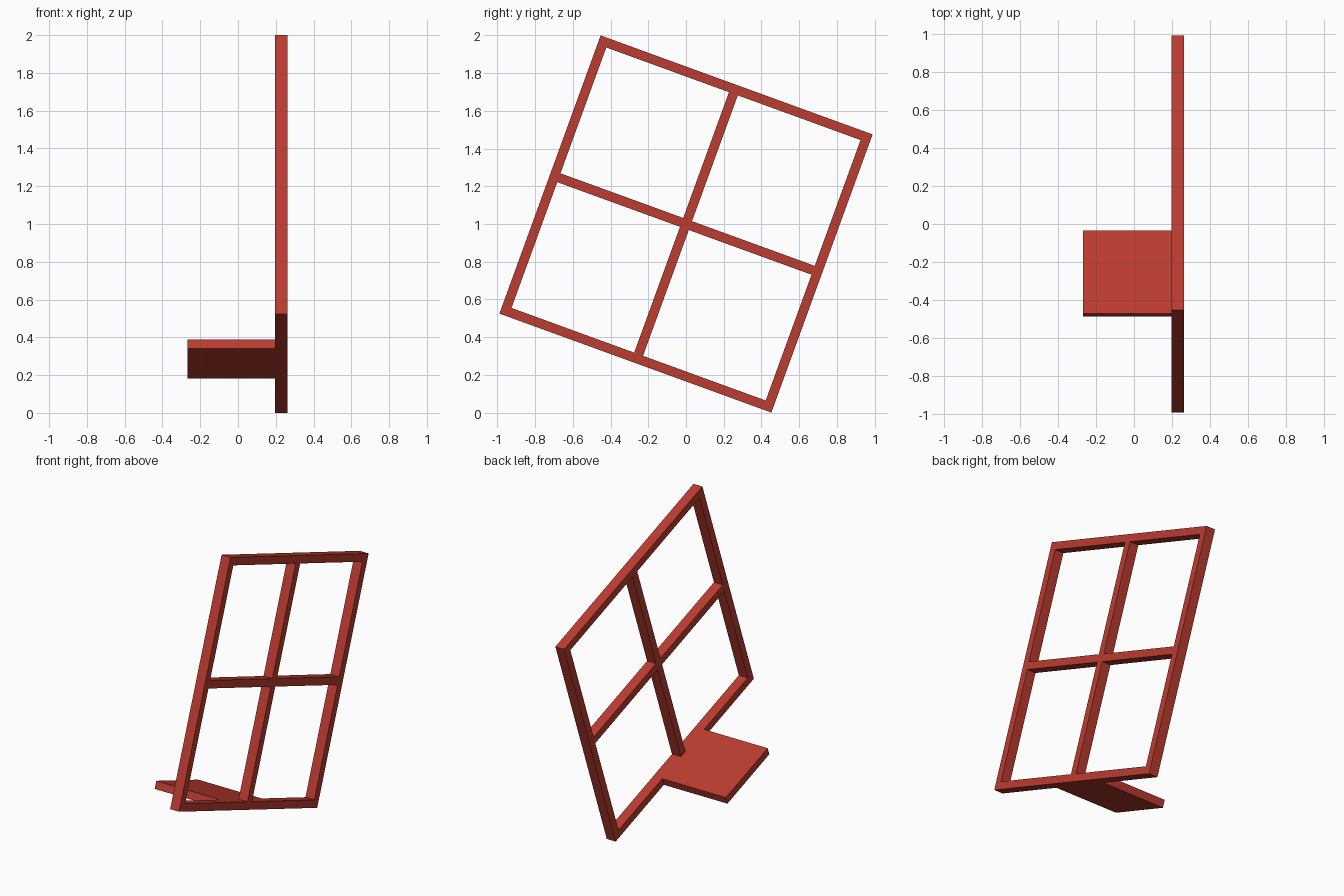
import bpy
from math import radians
from mathutils import Matrix, Vector

if "Cube" in bpy.data.objects:
    bpy.data.objects.remove(bpy.data.objects["Cube"])

W, H = 1.535, 1.57      # frame width and height
T = 0.05                # bar thickness
X0, X1 = 0.197, 0.262   # frame depth range
TILT = Matrix.Translation((0, 0, 1)) @ Matrix.Rotation(radians(-20), 4, 'X')

red = bpy.data.materials.new("red_paint")
red.diffuse_color = (0.5, 0.045, 0.03, 1)
red.use_nodes = True
red.node_tree.nodes["Principled BSDF"].inputs["Base Color"].default_value = red.diffuse_color


def box(name, lo, hi):
    """Box between two corners of the untilted window, then tilted."""
    lo, hi = Vector(lo), Vector(hi)
    bpy.ops.mesh.primitive_cube_add(size=1)
    ob = bpy.context.object
    ob.name = name
    ob.data.transform(Matrix.Translation((lo + hi) / 2) @ Matrix.Diagonal((*(hi - lo), 1)))
    ob.matrix_world = TILT
    ob.data.materials.append(red)


def bar(name, y0, y1, z0, z1):
    box(name, (X0, y0, z0), (X1, y1, z1))


w, h, t = W / 2, H / 2, T / 2

# Outer stiles
bar("left_stile", -w, -w + T, -h, h)
bar("right_stile", w - T, w, -h, h)

# Top and bottom rails between the stiles
bar("top_rail", -w + T, w - T, h - T, h)
bar("bottom_rail", -w + T, w - T, -h, -h + T)

# Crossing glazing bars
bar("centre_upright", -t, t, -h + T, h - T)
bar("left_crossbar", -w + T, -t, -t, t)
bar("right_crossbar", t, w - T, -t, t)

# Square sill plate behind the bottom rail
S = 0.465
box("sill_plate", (X0 - S, -S / 2, -h), (X0, S / 2, -h + T))
